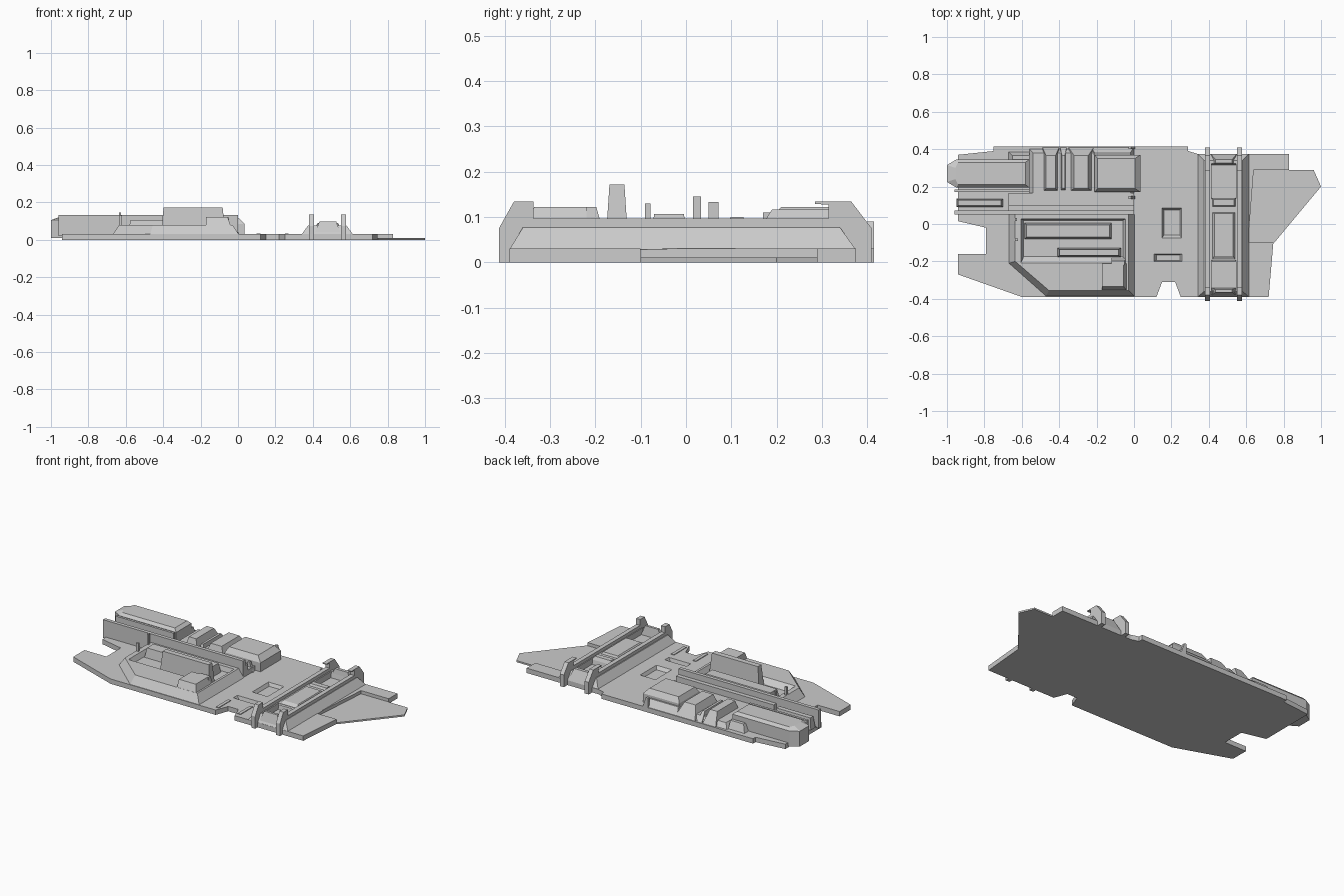
import bpy, bmesh


def loft(name, bottom, top):
    """Closed solid between two matching 3D outlines."""
    bm = bmesh.new()
    a = [bm.verts.new(p) for p in bottom]
    b = [bm.verts.new(p) for p in top]
    bm.faces.new(a)
    bm.faces.new(b)
    for i in range(len(a)):
        j = (i + 1) % len(a)
        bm.faces.new((a[i], a[j], b[j], b[i]))
    bmesh.ops.recalc_face_normals(bm, faces=bm.faces)
    me = bpy.data.meshes.new(name)
    bm.to_mesh(me)
    bm.free()
    ob = bpy.data.objects.new(name, me)
    bpy.context.collection.objects.link(ob)
    return ob


def plate(name, pts, z0, z1, top=None):
    return loft(name, [(x, y, z0) for x, y in pts], [(x, y, z1) for x, y in top or pts])


def block(name, x0, x1, y0, y1, z0, z1, slope=(0, 0, 0, 0)):
    """Box whose top is pulled in on the -x, +x, -y, +y sides."""
    a, b, c, d = slope
    return plate(name, [(x0, y0), (x1, y0), (x1, y1), (x0, y1)], z0, z1,
                 [(x0 + a, y0 + c), (x1 - b, y0 + c), (x1 - b, y1 - d), (x0 + a, y1 - d)])


def cut(target, *cutters):
    for c in cutters:
        c.hide_render = True
        m = target.modifiers.new("cut", 'BOOLEAN')
        m.operation, m.solver, m.object = 'DIFFERENCE', 'EXACT', c
        bpy.context.view_layer.objects.active = target
        bpy.ops.object.modifier_apply(modifier=m.name)
        bpy.data.objects.remove(c)


# Main hull plate with front notch and stepped rear edge
hull = plate("hull_plate", [
    (-.94, -.16), (-.94, -.27), (-.6, -.39), (.12, -.39), (.15, -.31), (.22, -.31),
    (.25, -.39), (.72, -.39), (.745, -.1), (.61, -.1), (.64, .29), (.83, .29),
    (.83, .375), (.34, .375), (.29, .39), (.29, .415), (-.75, .415), (-.75, .39),
    (-.94, .37), (-.94, .015), (-.79, -.02), (-.79, -.16)], 0, .03)
cut(hull, block("well_cutter", .16, .245, -.06, .075, .01, .05, (-.02, -.02, -.03, -.02)),
    block("slot_cutter", .12, .245, -.195, -.165, .01, .05, (-.025, -.025, -.01, -.01)))
plate("nose_plate", [(.6, -.1), (.75, -.1), (1, .2), (.96, .29), (.64, .29), (.6, .21)], 0, .01)
block("slot_panel_left", .1, .12, -.36, -.24, .03, .034)
block("slot_panel_right", .25, .27, -.36, -.24, .03, .034)

# Cross ridge with sloped sides, and the channel on top
ridge = block("cross_ridge", .34, .615, -.39, .375, .028, .077, (.035, .035, .03, .035))
cut(ridge, block("rear_channel", .415, .545, .14, .315, .04, .09, (0, 0, -.01, -.01)),
    block("front_channel", .415, .545, -.35, -.2, .04, .09, (0, 0, -.01, -.01)))
block("channel_middle", .415, .545, -.2, .065, .07, .09, (.015, .015, .03, .01))
block("channel_step", .415, .545, .09, .14, .07, .09, (.01, .01, .01, .01))
block("channel_end_front", .41, .55, -.385, -.34, .03, .098, (.025, .025, .02, .01))
block("channel_end_rear", .41, .55, .315, .375, .03, .098, (.025, .025, .01, .03))

# Two clamp ribs with raised hooks at the ends
rib = [(-.413, 0), (-.413, .075), (-.38, .134), (-.337, .134), (-.337, .097), (.315, .097),
       (.315, .127), (.285, .129), (.285, .134), (.365, .134), (.41, .075), (.41, 0),
       (.375, 0), (.375, .028), (-.39, .028), (-.39, 0)]
for i, (x0, x1) in enumerate(((.38, .407), (.55, .577))):
    loft(f"clamp_rib_{i}", [(x0, y, z) for y, z in rib], [(x1, y, z) for y, z in rib])

# Front superstructure with sloped rim and sunken deck
front = plate("front_superstructure",
              [(-.67, -.21), (-.47, -.387), (.005, -.387), (.005, .05), (-.67, .05)], .028, .08,
              [(-.635, -.2), (-.455, -.355), (-.03, -.355), (-.03, .05), (-.635, .05)])
cut(front, plate("deck_cutter", [(-.59, -.175), (-.06, -.175), (-.06, .02), (-.59, .02)], .05, .09,
                 [(-.61, -.22), (-.04, -.22), (-.04, .03), (-.61, .03)]))
block("deck_long_block", -.585, -.12, -.08, .005, .05, .107, (.01, .01, .01, .01))
block("deck_tower", -.41, -.07, -.177, -.128, .05, .172, (.012, .012, .008, .008))
block("rim_block", -.17, -.04, -.355, -.21, .078, .122, (0, .015, .02, 0))
block("rim_step", -.12, -.04, -.22, -.178, .05, .122, (0, .01, 0, .02))
block("deck_post_tall", -.635, -.625, .015, .033, .03, .145)
block("deck_post_short", -.635, -.62, -.09, -.078, .05, .13)

# Long keel walls and exhaust pod at the tail
block("keel_wall", -.96, 0, .05, .072, .02, .133)
block("keel_shelf", -.67, 0, .072, .098, .03, .097)
block("keel_inner_bed", -.67, 0, .098, .165, .03, .06)
block("tail_pod", -.95, -.7, .09, .135, .03, .1, (.01, .01, .008, .008))
block("tail_fin", -.96, -.56, .17, .185, .02, .11)
for i, y in enumerate((.135, .4)):
    block(f"keel_bracket_{i}", -.03, .005, y, y + .015, .03, .09, (0, .02, 0, 0))

# Engine body with tapered tail end
body = [(-1, .225), (-.95, .195), (-.56, .195), (-.56, .345), (-.95, .345), (-1, .315)]
plate("engine_body", body, .01, .105)
plate("engine_cap", body, .105, .122,
      [(-.955, .24), (-.94, .21), (-.58, .21), (-.58, .33), (-.94, .33), (-.955, .3)])
block("engine_side_step", -.67, -.56, .345, .385, .03, .075, (.02, 0, 0, .02))

# Row of sloped cargo blocks along the rear edge
block("rear_bed", -.56, .0, .165, .4, .03, .06, (.02, .02, 0, .02))
for i, (x0, x1, y1, z, s) in enumerate(((-.49, -.4, .41, .105, .02), (-.395, -.36, .41, .085, .01),
                                        (-.35, -.215, .41, .105, .03))):
    block(f"cargo_block_{i}", x0, x1, .17, y1, .03, z, (s, s, .02, .045))
block("cargo_hold", -.21, .035, .17, .37, .03, .085, (0, 0, 0, 0))
block("cargo_hold_roof", -.21, .035, .17, .37, .085, .117, (.015, .03, .02, .02))
block("cargo_hold_skirt", -.23, 0, .37, .41, .03, .07, (.02, .02, 0, .03))
